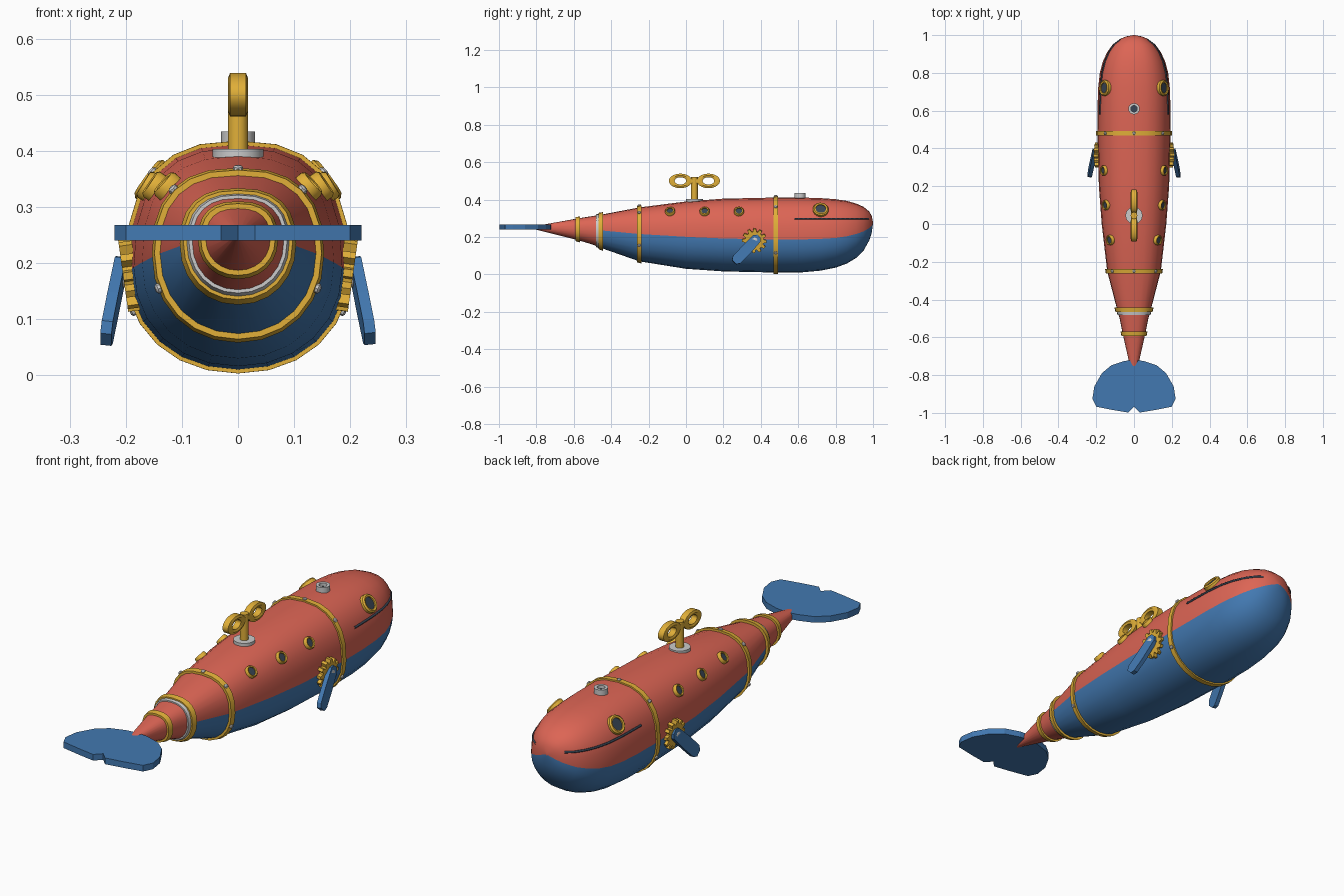
import bpy, bmesh
from math import sin, cos, pi, radians, asin
from mathutils import Vector, Matrix

if "Cube" in bpy.data.objects:
    bpy.data.objects.remove(bpy.data.objects["Cube"])


def material(name, rgb):
    m = bpy.data.materials.new(name)
    m.diffuse_color = (*rgb, 1)
    m.use_nodes = True
    m.node_tree.nodes["Principled BSDF"].inputs["Base Color"].default_value = m.diffuse_color
    return m


RED = material("red_paint", (0.72, 0.13, 0.09))
BLUE = material("blue_paint", (0.055, 0.19, 0.44))
GOLD = material("brass", (0.75, 0.43, 0.04))
DARK = material("dark_glass", (0.04, 0.06, 0.09))
GREY = None

# Hull stations: y, seam z, top z, bottom z, half width
HULL = [(-0.82, 0.250, 0.256, 0.244, 0.006), (-0.58, 0.242, 0.299, 0.184, 0.060),
        (-0.50, 0.238, 0.312, 0.160, 0.076), (-0.45, 0.235, 0.320, 0.140, 0.090),
        (-0.25, 0.216, 0.358, 0.070, 0.142), (0.00, 0.201, 0.390, 0.030, 0.171),
        (0.20, 0.192, 0.405, 0.016, 0.186), (0.48, 0.187, 0.411, 0.010, 0.194),
        (0.62, 0.187, 0.411, 0.011, 0.193), (0.72, 0.190, 0.408, 0.020, 0.190),
        (0.80, 0.195, 0.402, 0.036, 0.181), (0.86, 0.204, 0.393, 0.058, 0.165),
        (0.91, 0.216, 0.379, 0.088, 0.142), (0.95, 0.230, 0.361, 0.128, 0.113),
        (0.98, 0.248, 0.336, 0.182, 0.073), (0.993, 0.261, 0.312, 0.222, 0.042),
        (1.0, 0.275, 0.279, 0.271, 0.004)]
SEG = 24


def station(y):
    for a, b in zip(HULL, HULL[1:]):
        if y <= b[0]:
            f = (y - a[0]) / (b[0] - a[0])
            return [p + (q - p) * f for p, q in zip(a, b)]
    return list(HULL[-1])


def point(y, t, off=0.0):
    """Point on the hull; t = 0 is the right seam, pi/2 the top."""
    _, zc, zt, zb, w = station(y)
    s, c = sin(t), cos(t)
    e = 2 / 2.5 if s > 0 else 2 / 2.1
    h = (zt - zc if s > 0 else zc - zb) + off
    x = (w + off) * abs(c) ** e * (1 if c > 0 else -1)
    return Vector((x, y, zc + h * abs(s) ** e * (1 if s > 0 else -1)))


def normal(y, t):
    n = (point(y, t + .03) - point(y, t - .03)).cross(point(y + .03, t) - point(y - .03, t))
    n.normalize()
    out = point(y, t) - Vector((0, y, station(y)[1]))
    return n if n.dot(out) > 0 else -n


def angle_at(y, z):
    _, zc, zt, zb, _ = station(y)
    r = (z - zc) / (zt - zc) if z > zc else (z - zc) / (zc - zb)
    return asin(max(-1, min(1, abs(r) ** (1.25 if r > 0 else 1.05)))) * (1 if r > 0 else -1)


def finish(name, bm, mats, smooth=True):
    bmesh.ops.recalc_face_normals(bm, faces=bm.faces)
    me = bpy.data.meshes.new(name)
    bm.to_mesh(me)
    bm.free()
    for m in mats:
        if m:
            me.materials.append(m)
    if smooth:
        me.polygons.foreach_set("use_smooth", [True] * len(me.polygons))
        me.set_sharp_from_angle(angle=radians(35))
    ob = bpy.data.objects.new(name, me)
    bpy.context.collection.objects.link(ob)
    return ob


def loft(name, rows, mats, closed=False, lower=0):
    """Skin rows of points; the lower half of the section takes material index lower."""
    bm = bmesh.new()
    vs = [[bm.verts.new(p) for p in r] for r in rows]
    n = len(rows[0])
    for i in range(len(rows) if closed else len(rows) - 1):
        a, b = vs[i], vs[(i + 1) % len(rows)]
        for k in range(n):
            f = bm.faces.new((a[k], a[(k + 1) % n], b[(k + 1) % n], b[k]))
            f.material_index = lower if k >= n // 2 else 0
    if not closed:
        bm.faces.new(vs[0])
        bm.faces.new(vs[-1])
    return finish(name, bm, mats)


def section(y, off=0.0):
    return [point(y, 2 * pi * k / SEG, off) for k in range(SEG)]


def frame(loc, n):
    return Matrix.Translation(loc) @ n.to_track_quat('Z', 'Y').to_matrix().to_4x4()


def lathe(name, prof, mat, M, n=16, closed=False, sx=1, sy=1):
    rows = [[M @ Vector((r * sx * cos(2 * pi * k / n), r * sy * sin(2 * pi * k / n), z))
             for k in range(n)] for r, z in prof]
    return loft(name, rows, [mat], closed)


def prism(name, outline, z0, z1, mat, M):
    rows = [[M @ Vector((x, y, z)) for x, y in outline] for z in (z0, z1)]
    ob = loft(name, rows, [mat])
    ob.data.polygons.foreach_set("use_smooth", [False] * len(ob.data.polygons))
    return ob


def tube(ri, ro, z0, z1):
    return [(ri, z0), (ro, z0), (ro, z1), (ri, z1)]


# Hull and red tail cone
hull_y = [s[0] for s in HULL if s[0] >= -0.45]
loft("hull", [section(y) for y in hull_y], [RED, BLUE], lower=1)
loft("tail_cone", [section(y) for y in (-0.82, -0.58, -0.5, -0.45)], [RED])

# Brass bands, grey joint collar, bolts
def band(name, y, w, off, mat):
    a, b = y - w / 2, y + w / 2
    loft(name, [section(a, -.006), section(a, off), section(b, off), section(b, -.006)], [mat], True)


for i, (y, o) in enumerate([(0.48, .007), (-0.25, .01), (-0.455, .012), (-0.58, .009)]):
    band(f"band_{i}", y, 0.024, o, GOLD)
band("joint_collar", -0.473, 0.016, 0.006, GREY)
for y, o in ((0.48, .007), (-0.25, .01)):
    for deg in (90, 45, 135, -22, 202):
        t = radians(deg)
        lathe("bolt", [(.009, -.004), (.009, .003), (.005, .006)], GREY,
              frame(point(y, t, o), normal(y, t)), 8)

# Eyes and portholes on both sides
def porthole(name, y, z, r, side):
    t = angle_at(y, z)
    t = t if side > 0 else pi - t
    M = frame(point(y, t), normal(y, t))
    lathe(name + "_rim", [(r * .66, -.012), (r, -.012), (r, .008), (r * .85, .014), (r * .66, .012)],
          GOLD, M, 20, True)
    lathe(name + "_glass", [(r * .7, -.01), (r * .7, .006)], DARK, M, 20)


gear = []
for k in range(12):
    for d, r in ((-.5, .05), (-.28, .066), (.12, .066), (.3, .05)):
        a = 2 * pi * (k + d * .95) / 12
        gear.append((r * cos(a), r * sin(a)))
PADDLE = [(-.025, -.012), (-.01, -.026), (.08, -.029), (.15, -.028), (.168, -.016),
          (.168, .014), (.15, .028), (.08, .03), (-.01, .026), (-.025, .012)]

for side in (1, -1):
    tag = "right" if side > 0 else "left"
    porthole(f"eye_{tag}", 0.72, 0.345, 0.042, side)
    for i, y in enumerate((-0.085, 0.1, 0.283)):
        porthole(f"porthole_{tag}_{i}", y, 0.335, 0.027, side)

    # Gear, hub and paddle fin
    t = -0.06 if side > 0 else pi + 0.06
    n = Vector((side, 0, -0.14)).normalized()
    M = frame(Vector((side * .193, .365, .18)), n)
    prism(f"gear_{tag}", gear, -.012, .012, GOLD, M)
    lathe(f"hub_{tag}", [(.022, 0), (.022, .024), (.016, .028)], GREY, M, 12)
    start = Vector((side * .211, .372, .185))
    u = (Vector((side * .234, .265, .072)) - start).normalized()
    w = Vector((side, 0, 0))
    w = (w - u * w.dot(u)).normalized()
    v = w.cross(u)
    F = Matrix((u, v, w)).transposed().to_4x4()
    F.translation = start
    prism(f"fin_{tag}", PADDLE, -.01, .01, BLUE, F)

    # Mouth line
    cu = bpy.data.curves.new(f"mouth_{tag}", 'CURVE')
    cu.dimensions = '3D'
    cu.bevel_depth = 0.005
    cu.bevel_resolution = 1
    cu.materials.append(DARK)
    sp = cu.splines.new('POLY')
    ys = [.58 + .395 * i / 16 for i in range(17)]
    sp.points.add(len(ys) - 1)
    for p, y in zip(sp.points, ys):
        t = angle_at(y, 0.297)
        p.co = (*point(y, t if side > 0 else pi - t), 1)
    bpy.context.collection.objects.link(bpy.data.objects.new(f"mouth_{tag}", cu))

# Tail fluke
half = [(.05, -.725), (.12, -.748), (.17, -.79), (.21, -.86), (.22, -.925), (.2, -.967),
        (.11, -.985), (.03, -.998)]
fluke = [(0, -.72)] + half + [(0, -.968)] + [(-x, y) for x, y in reversed(half)]
prism("tail_fluke", fluke, .24, .268, BLUE, Matrix())

# Wind-up key
K = Matrix.Translation((0, 0.045, 0))
lathe("key_base", [(.045, .38), (.045, .403)], GREY, K, 20)
lathe("key_shaft", [(.018, .39), (.018, .52)], GOLD, K, 12)
for s in (-1, 1):
    M = frame(Vector((0, .045 + s * .075, .5)), Vector((1, 0, 0)))
    along_x = abs((M.to_3x3() @ Vector((1, 0, 0))).y) > .5
    prof = [(.5, -.014), (.75, -.018), (1, -.014), (1, .014), (.75, .018), (.5, .014)]
    sx, sy = (.062, .039) if along_x else (.039, .062)
    lathe(f"key_loop_{s}", prof, GOLD, M, 20, True, sx, sy)
bar = [(-.015, .018), (.015, .018), (.015, .072), (-.015, .072)]
prism("key_bar", bar, .49, .51, GOLD, Matrix())

# Blowhole
B = Matrix.Translation((0, 0.61, 0))
lathe("blowhole", tube(.017, .03, .40, .434), GREY, B, 16, True)
lathe("blowhole_inside", [(.018, .40), (.018, .42)], DARK, B, 16)
